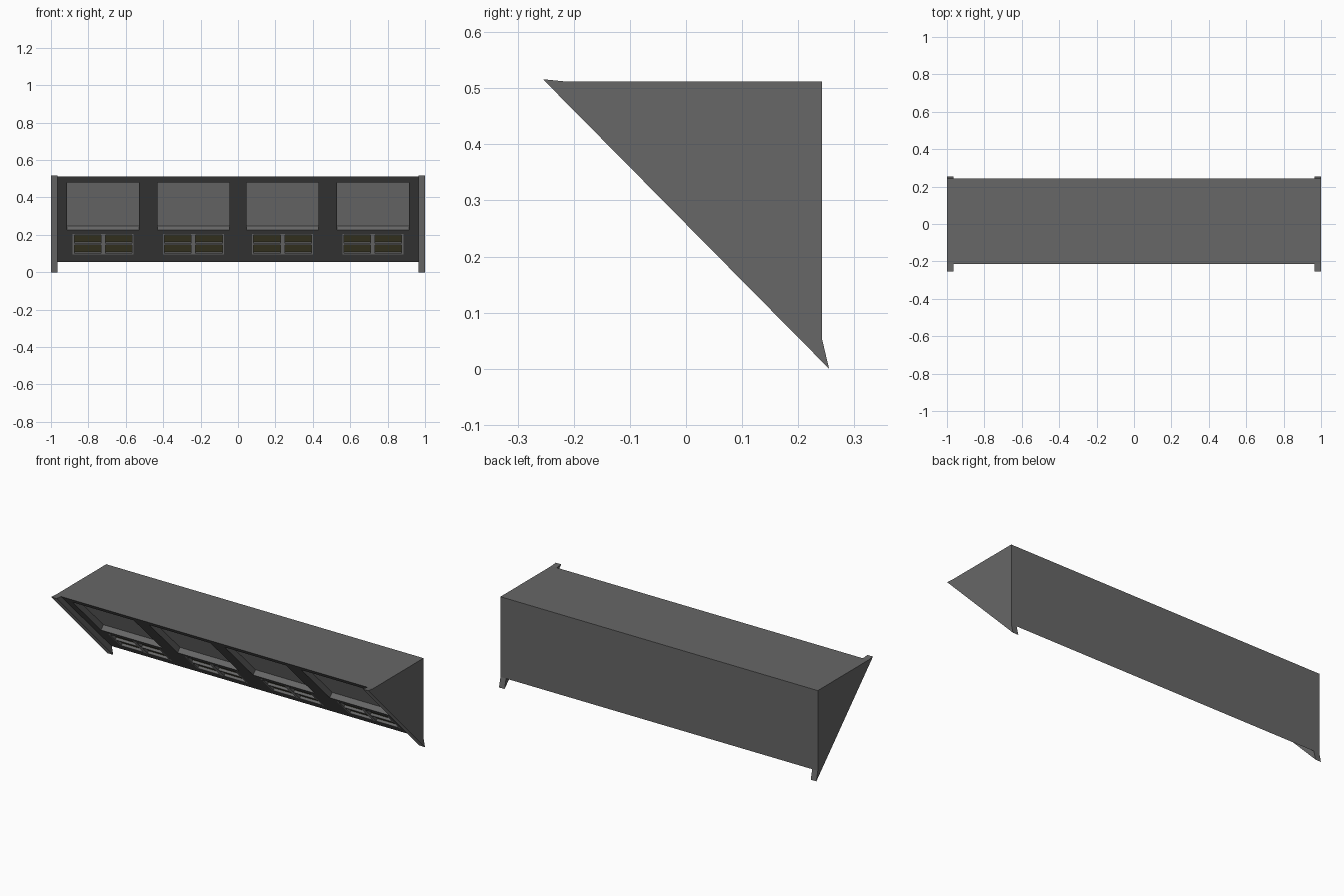
import bpy, bmesh

if "Cube" in bpy.data.objects:
    bpy.data.objects.remove(bpy.data.objects["Cube"])

def material(name, rgb):
    m = bpy.data.materials.new(name)
    m.diffuse_color = (*rgb, 1)
    m.use_nodes = True
    m.node_tree.nodes["Principled BSDF"].inputs["Base Color"].default_value = m.diffuse_color
    return m

GREY = material("mid_grey", (0.135, 0.135, 0.135))
LIGHT = material("light_grey", (0.52, 0.52, 0.52))
OLIVE = material("dark_olive", (0.13, 0.122, 0.055))
MATS = [GREY, LIGHT, OLIVE]

def finish(name, bm):
    me = bpy.data.meshes.new(name)
    bm.to_mesh(me)
    bm.free()
    for m in MATS:
        me.materials.append(m)
    ob = bpy.data.objects.new(name, me)
    bpy.context.collection.objects.link(ob)
    return ob

def prism(name, profile, x0, x1, light_slope=False):
    """Extrude a (y, z) profile along x; optionally paint the sloping face light."""
    bm = bmesh.new()
    f = bm.faces.new([bm.verts.new((x0, y, z)) for y, z in profile])
    new = bmesh.ops.extrude_face_region(bm, geom=[f])["geom"]
    bmesh.ops.translate(bm, vec=(x1 - x0, 0, 0),
                        verts=[v for v in new if isinstance(v, bmesh.types.BMVert)])
    bmesh.ops.recalc_face_normals(bm, faces=bm.faces)
    bm.normal_update()
    for f in bm.faces:
        if light_slope and f.normal.y < -.5 and f.normal.z < -.5:
            f.material_index = 1
    return finish(name, bm)

# Outer shell: top and back sheets, mitred along the sloping front
prism("housing_shell", [(-.215, .512), (.242, .512), (.242, .055),
                        (.235, .062), (.235, .505), (-.208, .505)], -.965, .965)

# Triangular end plates that stand proud of the slope, with light front edges
END = [(-.255, .516), (-.215, .512), (.242, .512), (.242, .055), (.255, 0)]
prism("end_plate_left", END, -1, -.965, True)
prism("end_plate_right", END, .965, 1, True)

# Sloping front: a grid of cells, each with its own depth and colour
BAYS = (-.721, -.238, .238, .721)
SLOTS = ((.099, .145), (.153, .198))
xs = sorted([-.965, .965] + [c + s * o for c in BAYS for o in (.193, .163, .154, .012) for s in (-1, 1)])
zs = [.062, .095, .099, .145, .153, .198, .204, .225, .481, .505]

def cell(x, z):
    """Depth and material index at a spot on the slope."""
    o = min(abs(x - c) for c in BAYS)
    if o < .193 and .225 < z < .481:
        return .022, 1                      # large recessed light panel
    if o < .163 and .095 < z < .204:
        if .012 < o < .154 and any(a < z < b for a, b in SLOTS):
            return .010, 2                  # vent slot
        return 0, 1                         # vent frame
    return 0, 0                             # plain face

def p(x, z, d):
    return (x, .297 - z + d, z + d)

bm = bmesh.new()

def quad(pts, mat):
    bm.faces.new([bm.verts.new(q) for q in pts]).material_index = mat

grid = [[cell((a + b) / 2, (c + d) / 2) for c, d in zip(zs, zs[1:])] for a, b in zip(xs, xs[1:])]
for i, col in enumerate(grid):
    x0, x1 = xs[i], xs[i + 1]
    for j, (d, m) in enumerate(col):
        z0, z1 = zs[j], zs[j + 1]
        quad([p(x0, z0, d), p(x1, z0, d), p(x1, z1, d), p(x0, z1, d)], m)
        # grey recess walls where neighbouring depths differ
        if i and grid[i - 1][j][0] != d:
            e = grid[i - 1][j][0]
            quad([p(x0, z0, d), p(x0, z1, d), p(x0, z1, e), p(x0, z0, e)], 0)
        if j and col[j - 1][0] != d:
            e = col[j - 1][0]
            quad([p(x0, z0, e), p(x1, z0, e), p(x1, z0, d), p(x0, z0, d)], 0)
bmesh.ops.remove_doubles(bm, verts=bm.verts, dist=1e-5)
finish("sloping_front", bm)
